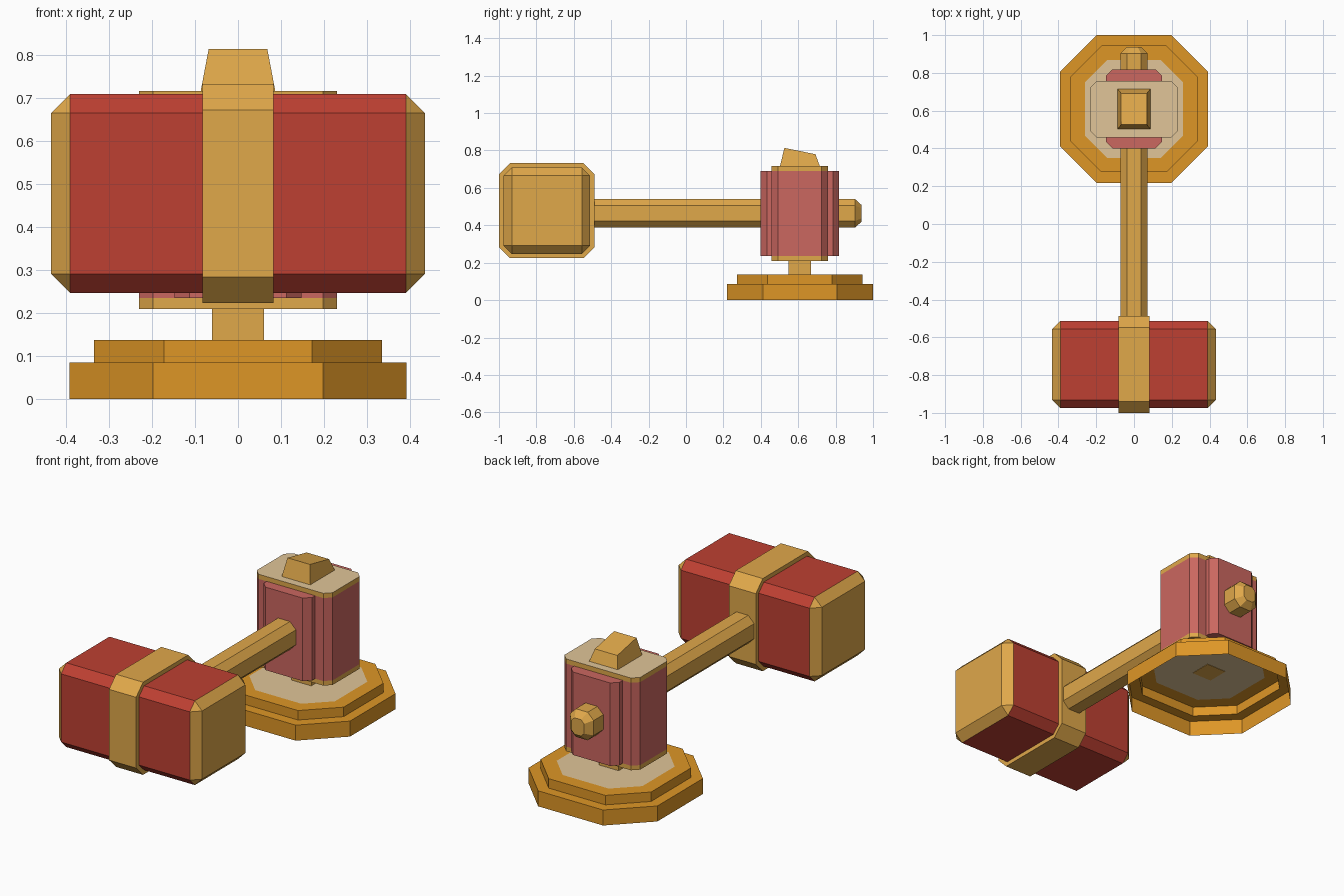
import bpy, bmesh

if "Cube" in bpy.data.objects:
    bpy.data.objects.remove(bpy.data.objects["Cube"])


def material(name, r, g, b):
    m = bpy.data.materials.new(name)
    lin = [((c / 255 + 0.055) / 1.055) ** 2.4 for c in (r, g, b)]
    m.diffuse_color = (*lin, 1)
    m.use_nodes = True
    m.node_tree.nodes["Principled BSDF"].inputs["Base Color"].default_value = m.diffuse_color
    return m


brass = material("brass", 224, 168, 74)
gold = material("deep gold", 222, 150, 38)
red = material("red", 190, 64, 50)
pink = material("dusty pink", 203, 103, 96)
tan = material("tan", 225, 197, 152)


def loft(name, axis, center, rings, mats, start_cap=None, end_cap=None):
    """Loft chamfered rectangles (level, half_u, half_v, chamfer) along an axis.
    mats holds one material per segment; caps are materials, or None for open."""
    slots = list(dict.fromkeys([m for m in [*mats, start_cap, end_cap] if m]))
    bm = bmesh.new()
    loops = []
    for level, a, b, c in rings:
        pts = [(a, c - b), (a, b - c), (a - c, b), (c - a, b),
               (-a, b - c), (-a, c - b), (c - a, -b), (a - c, -b)]
        loop = []
        for u, v in pts:
            u, v = u + center[0], v + center[1]
            co = {"x": (level, u, v), "y": (u, level, v), "z": (u, v, level)}[axis]
            loop.append(bm.verts.new(co))
        loops.append(loop)
    for lo, hi, m in zip(loops, loops[1:], mats):
        for i in range(8):
            j = (i + 1) % 8
            f = bm.faces.new((lo[i], lo[j], hi[j], hi[i]))
            f.material_index = slots.index(m)
    for loop, m in ((loops[0], start_cap), (loops[-1], end_cap)):
        if m:
            bm.faces.new(loop).material_index = slots.index(m)
    bmesh.ops.remove_doubles(bm, verts=bm.verts, dist=1e-5)
    bmesh.ops.recalc_face_normals(bm, faces=bm.faces)
    me = bpy.data.meshes.new(name)
    bm.to_mesh(me)
    bm.free()
    for m in slots:
        me.materials.append(m)
    ob = bpy.data.objects.new(name, me)
    bpy.context.collection.objects.link(ob)
    return ob


Y = 0.609  # centre of the pedestal

# stepped base: shell open underneath, tan inlay on top
loft("base", "z", (0, Y),
     [(0, .391, .391, .194), (.085, .391, .391, .194), (.085, .335, .335, .163),
      (.137, .335, .335, .163), (.137, .26, .26, .12)],
     [gold] * 4, None, tan)

# short post between base and block
loft("post", "z", (0, Y), [(.135, .06, .06, 0), (.212, .06, .06, 0)],
     [brass], brass, brass)

# upright block with brass trim bands
block = (.23, .15, .033)
loft("block", "z", (0, Y - .001),
     [(.21, *block), (.235, *block), (.69, *block), (.716, *block)],
     [brass, pink, brass], brass, tan)

# raised panels on front and back of the block
loft("block_panels", "z", (0, Y),
     [(.235, .147, .21, .034), (.69, .147, .21, .034)], [pink], pink, pink)

# tapered wedge on top, sloping down to the back
wedge = loft("top_wedge", "z", (0, Y),
             [(.714, .087, .107, 0), (.814, .068, .083, 0)], [brass], brass, brass)
for v in wedge.data.vertices:
    if v.co.z > .8 and v.co.y > Y:
        v.co.z = .78

# eight-sided handle with a tapered end
loft("handle", "y", (0, .464),
     [(-.52, .072, .077, .036), (.903, .072, .077, .036), (.938, .038, .045, .018)],
     [brass] * 2, brass, brass)

# hammer head with bevelled brass ends
hc = (-.744, .478)
loft("hammer_head", "x", hc,
     [(-.434, .187, .187, 0), (-.39, .231, .231, .044),
      (.39, .231, .231, .044), (.434, .187, .187, 0)],
     [brass, red, brass], brass, brass)

# band around the middle of the head
loft("head_band", "x", hc,
     [(-.082, .256, .254, .06), (.082, .256, .254, .06)], [brass], brass, brass)
